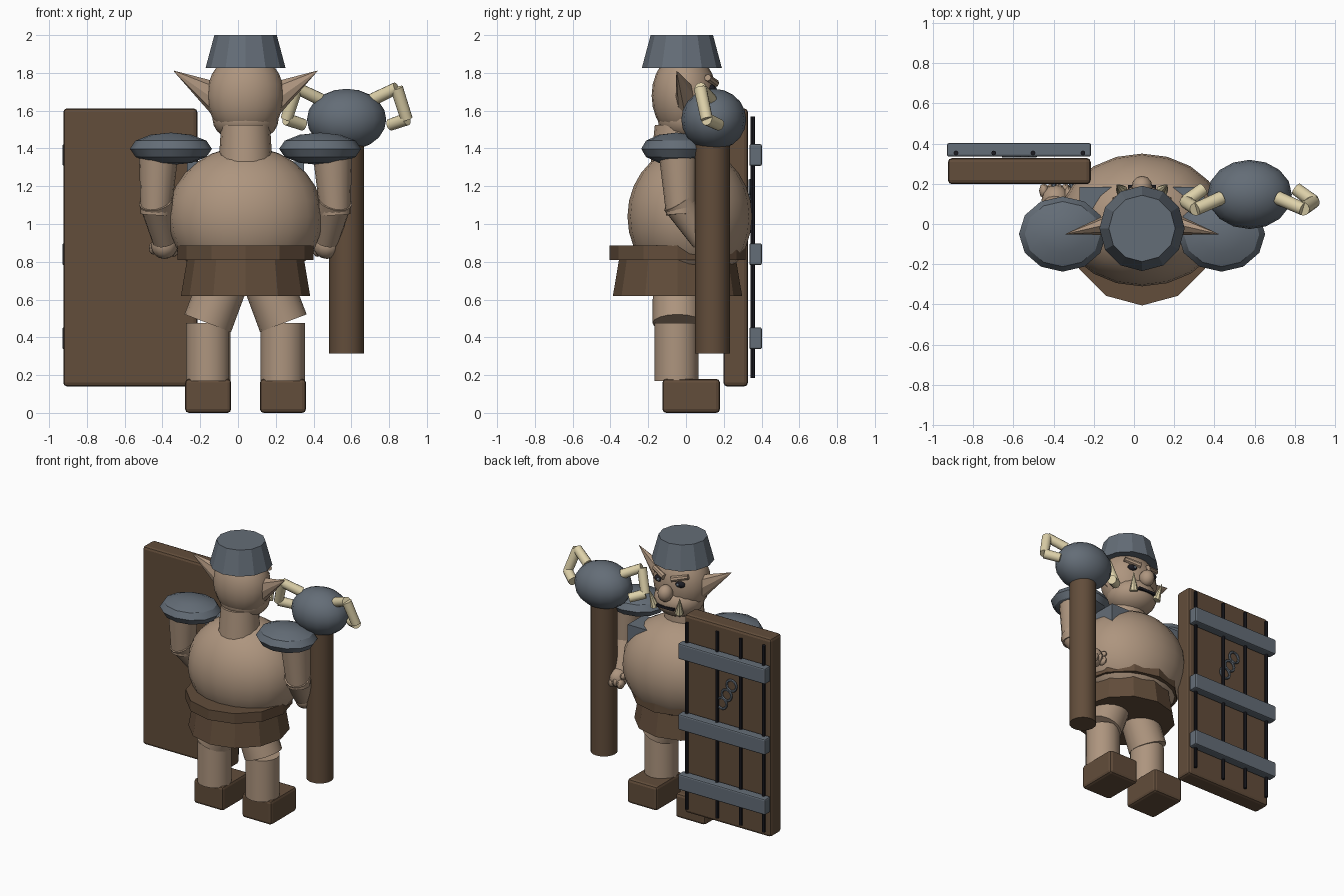
import bpy, math
from mathutils import Vector

if "Cube" in bpy.data.objects:
    bpy.data.objects.remove(bpy.data.objects["Cube"])

CX = 0.04  # body midline


def mat(name, rgb):
    m = bpy.data.materials.new(name)
    m.diffuse_color = (*rgb, 1)
    m.use_nodes = True
    m.node_tree.nodes["Principled BSDF"].inputs["Base Color"].default_value = m.diffuse_color
    return m


SKIN = mat("skin", (0.42, 0.30, 0.21))
BROWN = mat("brown", (0.122, 0.074, 0.043))
STEEL = mat("blue_grey", (0.127, 0.153, 0.184))
CREAM = mat("cream", (0.73, 0.64, 0.40))
DARK = mat("near_black", (0.012, 0.012, 0.017))


def finish(name, m, smooth=40):
    o = bpy.context.object
    o.name = name
    o.data.materials.append(m)
    if smooth:
        bpy.ops.object.transform_apply(location=False, rotation=False, scale=True)
        bpy.ops.object.shade_smooth_by_angle(angle=math.radians(smooth))
    return o


def ball(name, c, r, m, seg=20, rings=12, smooth=40):
    bpy.ops.mesh.primitive_uv_sphere_add(segments=seg, ring_count=rings, radius=1, location=c)
    bpy.context.object.scale = r
    return finish(name, m, smooth)


def rod(name, a, b, r1, r2, m, n=16, smooth=40):
    a, b = Vector(a), Vector(b)
    d = b - a
    bpy.ops.mesh.primitive_cone_add(vertices=n, radius1=r1, radius2=r2, depth=d.length,
                                    location=(a + b) / 2)
    bpy.context.object.rotation_euler = d.to_track_quat('Z', 'Y').to_euler()
    return finish(name, m, smooth)


def drum(name, c, z0, z1, r0, r1, m, n=12, ry=1.0):
    """Upright faceted frustum, optionally oval."""
    bpy.ops.mesh.primitive_cone_add(vertices=n, radius1=r0, radius2=r1, depth=z1 - z0,
                                    location=(c[0], c[1], (z0 + z1) / 2))
    bpy.context.object.scale = (1, ry, 1)
    return finish(name, m, 0)


def box(name, lo, hi, m, bevel=0.0):
    bpy.ops.mesh.primitive_cube_add(size=1, location=[(p + q) / 2 for p, q in zip(lo, hi)])
    o = bpy.context.object
    o.scale = [q - p for p, q in zip(lo, hi)]
    bpy.ops.object.transform_apply(location=False, rotation=False, scale=True)
    if bevel:
        b = o.modifiers.new("bevel", 'BEVEL')
        b.width, b.segments = bevel, 2
    return finish(name, m, 0)


def ring(name, c, R, r, m, rot=(0, 0, 0)):
    bpy.ops.mesh.primitive_torus_add(major_radius=R, minor_radius=r, major_segments=18,
                                     minor_segments=6, location=c, rotation=rot)
    return finish(name, m)


# torso, neck and head
ball("belly", (CX, 0.02, 1.04), (0.41, 0.33, 0.37), SKIN, 20, 14)
rod("neck", (CX, -0.045, 1.28), (CX, -0.035, 1.52), 0.145, 0.13, SKIN)
ball("head", (CX, -0.01, 1.68), (0.205, 0.172, 0.23), SKIN)
ball("jaw", (CX, 0.02, 1.555), (0.175, 0.17, 0.125), SKIN)
drum("helmet", (CX, -0.022), 1.825, 2.0, 0.212, 0.165, STEEL, 12)
box("chest_plate", (CX - 0.31, 0.0, 1.13), (CX + 0.31, 0.185, 1.33), STEEL)

# belt and skirt
drum("belt", (CX, -0.045), 0.81, 0.885, 0.36, 0.36, BROWN, 12)
drum("skirt", (CX, -0.045), 0.62, 0.81, 0.342, 0.31, BROWN, 12)

# middle of the face
ball("nose", (CX, 0.185, 1.645), (0.052, 0.055, 0.06), SKIN, 12, 8)
box("mouth", (CX - 0.07, 0.16, 1.532), (CX + 0.07, 0.195, 1.55), DARK)

# mirrored body parts
for s, side in ((-1, "left"), (1, "right")):
    def P(x, y, z):
        return (CX + s * x, y, z)

    # face
    ball(side + "_eye", P(0.085, 0.133, 1.715), (0.04, 0.025, 0.024), DARK, 12, 8)
    ball(side + "_pupil", P(0.08, 0.155, 1.715), (0.012, 0.008, 0.012), STEEL, 8, 6)
    rod(side + "_brow", P(0.03, 0.155, 1.745), P(0.14, 0.115, 1.775), 0.022, 0.018, SKIN, 8)
    rod(side + "_tusk", P(0.1, 0.165, 1.515), P(0.125, 0.195, 1.64), 0.03, 0.002, CREAM, 8)
    # flattened pointed ear, swept out and up
    ear = rod(side + "_ear", (0, 0, 0), (0, 0, 0.30), 0.10, 0.002, SKIN, 8)
    for v in ear.data.vertices:
        t = min(1.0, max(0.0, v.co.z / 0.30 + 0.5))
        u, w = v.co.x, v.co.y
        v.co = Vector((CX + s * (0.16 + 0.22 * t + 0.02 * u), -0.05 * t + w * 0.55,
                       1.655 + 0.155 * t ** 1.2 + u))
    ear.location = (0, 0, 0)
    ear.rotation_euler = (0, 0, 0)
    if s > 0:
        ear.data.flip_normals()
    # shoulder pad and arm
    ball(side + "_shoulder_pad", P(0.395, -0.05, 1.398), (0.217, 0.187, 0.086), STEEL, 12, 6, 30)
    rod(side + "_upper_arm", P(0.46, -0.04, 1.38), P(0.475, -0.025, 1.05), 0.105, 0.08, SKIN)
    rod(side + "_forearm", P(0.475, -0.04, 1.12), P(0.43, 0.09, 0.91), 0.09, 0.062, SKIN)
    ball(side + "_hand", P(0.43, 0.12, 0.885), (0.07, 0.075, 0.07), SKIN, 12, 8)
    for i in range(4):
        ball(side + "_finger", P(0.38 + 0.036 * i, 0.165, 0.86 + 0.012 * (i % 2)),
             (0.024, 0.038, 0.034), SKIN, 8, 6)
    ball(side + "_thumb", P(0.365, 0.14, 0.92), (0.022, 0.05, 0.024), SKIN, 8, 6)
    # leg and boot
    rod(side + "_thigh", P(0.2, -0.045, 0.475), P(0.1, -0.045, 0.74), 0.132, 0.13, SKIN)
    rod(side + "_shin", P(0.197, -0.05, 0.17), P(0.197, -0.05, 0.475), 0.117, 0.117, SKIN)
    bx = CX + s * 0.198
    box(side + "_boot", (bx - 0.122, -0.125, 0), (bx + 0.122, 0.18, 0.18), BROWN, 0.02)

# club: handle, iron head and bent horns
rod("club_handle", (0.575, 0.14, 0.315), (0.575, 0.14, 1.48), 0.092, 0.092, BROWN, 20)
ball("club_head", (0.575, 0.147, 1.553), (0.21, 0.172, 0.163), STEEL, 16, 10)
for s in (-1, 1):
    pts = [(0.575 + s * x, y, z) for x, y, z in
           ((0.14, 0.13, 1.66), (0.265, 0.075, 1.72), (0.318, 0.11, 1.555), (0.23, 0.175, 1.525))]
    for k in range(3):
        rod("club_horn", pts[k], pts[k + 1], 0.034, 0.032, CREAM, 12)

# shield: board, bands, rods, links and grip
box("shield_board", (-0.925, 0.198, 0.14), (-0.215, 0.328, 1.612), BROWN, 0.02)
for z in (0.395, 0.84, 1.365):
    box("shield_band", (-0.93, 0.335, z - 0.058), (-0.213, 0.402, z + 0.058), STEEL, 0.01)
for x in (-0.885, -0.697, -0.502, -0.254):
    rod("shield_rod", (x, 0.353, 0.185), (x, 0.353, 1.57), 0.012, 0.012, DARK, 8)
for x, z in ((-0.61, 1.19), (-0.57, 1.11), (-0.53, 1.04)):
    ring("shield_link", (x, 0.338, z), 0.04, 0.009, STEEL, (math.pi / 2, 0, 0))
ring("shield_grip", (-0.355, 0.185, 0.9), 0.045, 0.011, STEEL)
